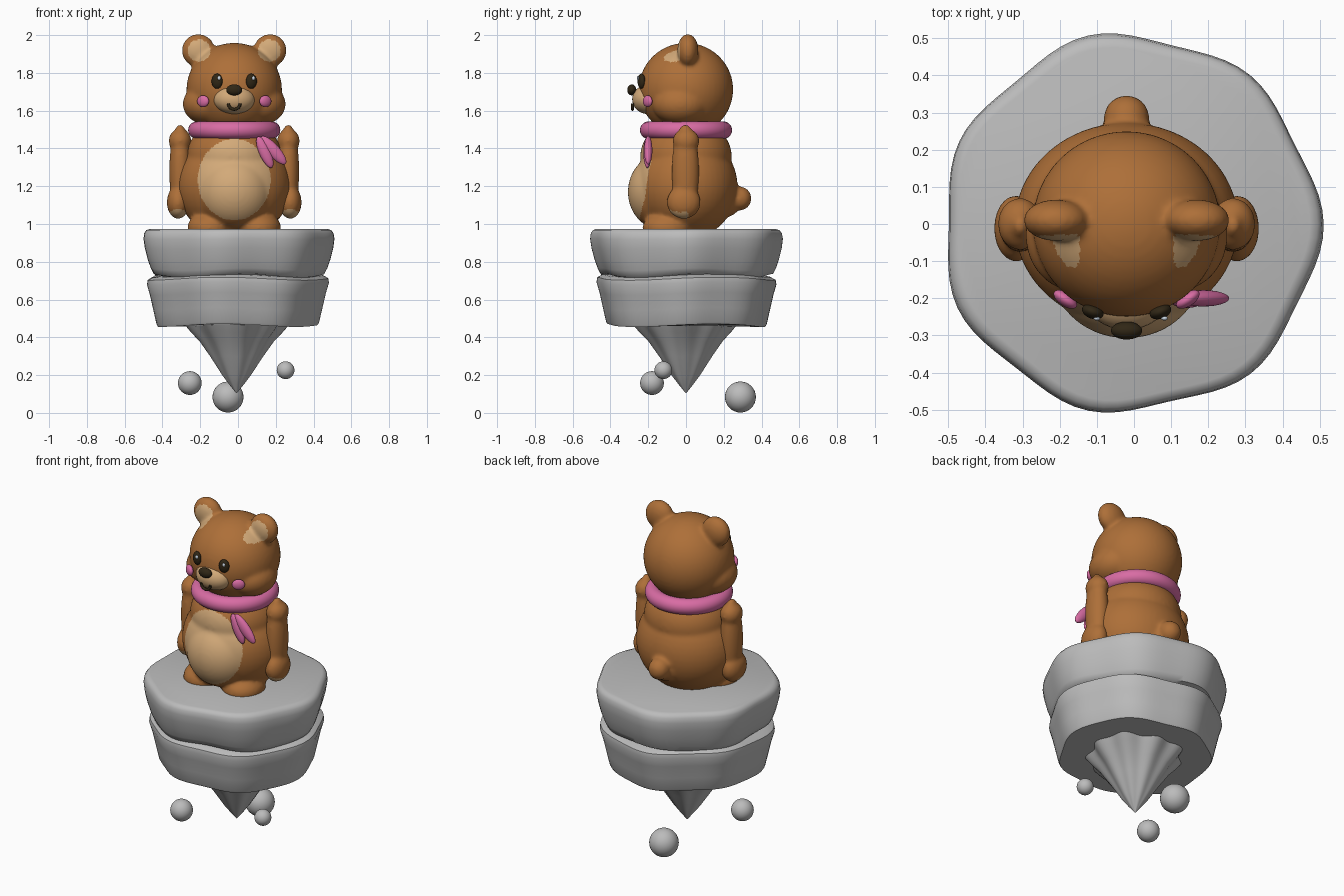
import bpy, bmesh, math
from mathutils import Matrix, Vector, Euler

cube = bpy.data.objects.get("Cube")
if cube:
    bpy.data.objects.remove(cube, do_unlink=True)

CX = -0.02  # the bear's middle line


def material(name, rgb):
    m = bpy.data.materials.new(name)
    m.use_nodes = True
    m.diffuse_color = (*rgb, 1)
    m.node_tree.nodes["Principled BSDF"].inputs["Base Color"].default_value = (*rgb, 1)
    return m


brown = material("brown_fur", (0.42, 0.16, 0.04))
tan = material("tan_fur", (0.65, 0.40, 0.19))
pink = material("pink_cloth", (0.69, 0.15, 0.37))
dark = material("dark_brown", (0.03, 0.02, 0.008))
shine = material("eye_shine", (0.70, 0.80, 0.90))
stone = material("grey_stone", (0.50, 0.50, 0.50))


def link(name, mesh, *mats):
    ob = bpy.data.objects.new(name, mesh)
    bpy.context.collection.objects.link(ob)
    for m in mats:
        mesh.materials.append(m)
    return ob


def smooth(ob, angle=40):
    bpy.ops.object.select_all(action='DESELECT')
    ob.select_set(True)
    bpy.context.view_layer.objects.active = ob
    bpy.ops.object.shade_smooth_by_angle(angle=math.radians(angle))


def add_ball(bm, centre, radii, rot=(0, 0, 0), seg=32):
    mat = Matrix.LocRotScale(Vector(centre), Euler(rot), Vector(radii))
    bmesh.ops.create_uvsphere(bm, u_segments=seg, v_segments=seg // 2, radius=1, matrix=mat)


def ball(name, centre, radii, mat, rot=(0, 0, 0), seg=32):
    bm = bmesh.new()
    add_ball(bm, centre, radii, rot, seg)
    mesh = bpy.data.meshes.new(name)
    bm.to_mesh(mesh)
    bm.free()
    ob = link(name, mesh, mat)
    smooth(ob, 60)
    return ob


def blend(name, balls, is_tan):
    """Fuse balls (centre, radii, mirrored) into one soft skin, tan where the rule says."""
    bm = bmesh.new()
    for (x, y, z), radii, mirrored in balls:
        for s in ((1, -1) if mirrored else (1,)):
            add_ball(bm, (CX + s * x, y, z), radii, seg=48)
    mesh = bpy.data.meshes.new(name + "_base")
    bm.to_mesh(mesh)
    bm.free()
    ob = link(name, mesh)
    rm = ob.modifiers.new("fuse", 'REMESH')
    rm.mode = 'VOXEL'
    rm.voxel_size = 0.01
    sm = ob.modifiers.new("soften", 'SMOOTH')
    sm.factor, sm.iterations = 0.5, 10
    deps = bpy.context.evaluated_depsgraph_get()
    skin = bpy.data.meshes.new_from_object(ob.evaluated_get(deps))
    ob.modifiers.clear()
    ob.data = skin
    skin.name = name
    skin.materials.clear()
    skin.materials.append(brown)
    skin.materials.append(tan)
    for p in skin.polygons:
        p.use_smooth = True
        c = p.center
        p.material_index = int(is_tan(c.x - CX, c.y, c.z, p.normal))
    return ob


# Head with cheeks and ears; the fronts of the ears are tan
blend("head", [
    ((0, 0, 1.712), (0.253, 0.250, 0.247), False),
    ((0.14, -0.03, 1.635), (0.132, 0.15, 0.11), True),
    ((0.19, 0.01, 1.918), (0.088, 0.056, 0.088), True),
], lambda x, y, z, n: n.y < -0.2 and -0.12 < y < 0.03
    and math.hypot(abs(x) - 0.186, z - 1.918) < 0.059)

# Torso with chest, belly, feet and tail; the belly patch is tan
blend("body", [
    ((0, 0, 1.20), (0.302, 0.273, 0.28), False),
    ((0, 0, 1.36), (0.252, 0.242, 0.20), False),
    ((0, -0.13, 1.17), (0.20, 0.178, 0.20), False),
    ((0.13, -0.10, 0.98), (0.118, 0.13, 0.085), True),
    ((0, 0.285, 1.135), (0.062, 0.062, 0.064), False),
    ((0, 0.225, 1.12), (0.085, 0.06, 0.08), False),
], lambda x, y, z, n: y < 0 and (x / 0.193) ** 2 + ((z - 1.235) / 0.215) ** 2 < 1)

# Arms with round shoulders and paws; the paw undersides are tan
blend("arms", [
    ((0.287, 0, 1.44), (0.06, 0.071, 0.065), True),
    ((0.286, -0.003, 1.28), (0.058, 0.073, 0.25), True),
    ((0.297, -0.012, 1.115), (0.06, 0.09, 0.088), True),
], lambda x, y, z, n: z < 1.09 and y < 0.01 and n.z < -0.45)

# Face
ball("muzzle", (CX, -0.20, 1.66), (0.11, 0.085, 0.078), tan)
ball("nose", (CX, -0.287, 1.71), (0.042, 0.024, 0.029), dark)
for side, s in (("left", 1), ("right", -1)):
    ball(side + "_eye", (CX + s * 0.091, -0.236, 1.756), (0.03, 0.019, 0.04), dark, (0, 0, s * 0.35))
    ball(side + "_eye_shine", (CX + s * 0.091 + 0.011, -0.254, 1.772), (0.009, 0.006, 0.011), shine, seg=16)
    ball(side + "_cheek", (CX + s * 0.165, -0.203, 1.65), (0.036, 0.018, 0.031), pink, (0, 0, s * 0.6))

# Smile, a bent tube
smile = bpy.data.curves.new("mouth", 'CURVE')
smile.dimensions = '3D'
smile.bevel_depth = 0.008
smile.use_fill_caps = True
line = smile.splines.new('POLY')
line.points.add(12)
for i, pt in enumerate(line.points):
    a = math.pi * (1 + i / 12)
    pt.co = (CX + 0.031 * math.cos(a), -0.283, 1.638 + 0.031 * math.sin(a), 1)
link("mouth", smile, dark)

# Scarf ring and its two hanging ends
bpy.ops.mesh.primitive_torus_add(major_radius=0.198, minor_radius=0.046, major_segments=64,
                                 minor_segments=20, location=(CX, 0, 1.497))
scarf = bpy.context.object
scarf.name = "scarf"
scarf.data.materials.append(pink)
smooth(scarf, 60)
ball("scarf_end_outer", (0.187, -0.20, 1.39), (0.033, 0.022, 0.097), pink, (0, -0.73, 0))
ball("scarf_end_inner", (0.142, -0.205, 1.38), (0.03, 0.021, 0.09), pink, (0, -0.42, 0))


def rock(name, profile, outline, angle, seg=84):
    """Loft rings (z, radius); outline(a, t) gives a radius factor and a lift."""
    bm = bmesh.new()
    rings = []
    for i, (z, r) in enumerate(profile):
        t = i / (len(profile) - 1)
        ring = []
        for k in range(seg):
            a = 2 * math.pi * k / seg
            f, lift = outline(a, t)
            ring.append(bm.verts.new((r * f * math.cos(a) - 0.008, r * f * math.sin(a), z + lift)))
        rings.append(ring)
    for lo, hi in zip(rings, rings[1:]):
        for k in range(seg):
            j = (k + 1) % seg
            bm.faces.new((lo[k], lo[j], hi[j], hi[k]))
    bm.faces.new(rings[-1])
    bm.faces.new(rings[0][::-1])
    mesh = bpy.data.meshes.new(name)
    bm.to_mesh(mesh)
    bm.free()
    ob = link(name, mesh, stone)
    smooth(ob, angle)


def upper_outline(a, t):
    return (1.005 + 0.024 * math.cos(7 * a) + (1 - t) * 0.02 * math.sin(3 * a + 2.5),
            (1 - t) ** 2 * 0.012 * math.sin(4 * a + 1))


def lower_outline(a, t):
    return (1 + 0.022 * math.cos(7 * a + 0.4) + 0.01 * math.sin(2 * a + 1),
            0.008 * math.sin(3 * a + 0.5))


def spike_outline(a, t):
    return 1 + t * (0.06 * math.cos(9 * a) + 0.03 * math.sin(4 * a)), t * 0.006 * math.sin(9 * a)


# Floating rock: two slabs, a pointed underside and three loose stones
rock("upper_slab", [(0.715, 0.40), (0.728, 0.447), (0.76, 0.463), (0.81, 0.48), (0.87, 0.495),
                    (0.92, 0.502), (0.95, 0.498), (0.967, 0.487), (0.974, 0.468)], upper_outline, 50)
rock("lower_slab", [(0.463, 0.418), (0.475, 0.425), (0.55, 0.442), (0.63, 0.460), (0.685, 0.476),
                    (0.71, 0.472), (0.725, 0.445), (0.735, 0.39)], lower_outline, 50)
rock("rock_spike", [(0.105, 0.002), (0.15, 0.038), (0.2, 0.075), (0.3, 0.138), (0.38, 0.192),
                    (0.43, 0.236), (0.475, 0.27)], spike_outline, 50)
for i, (x, y, z, r) in enumerate([(-0.255, -0.18, 0.158, 0.063), (-0.053, 0.288, 0.084, 0.082),
                                  (0.252, -0.12, 0.226, 0.047)]):
    ball("loose_stone_%d" % (i + 1), (x, y, z), (r, r, r), stone)
